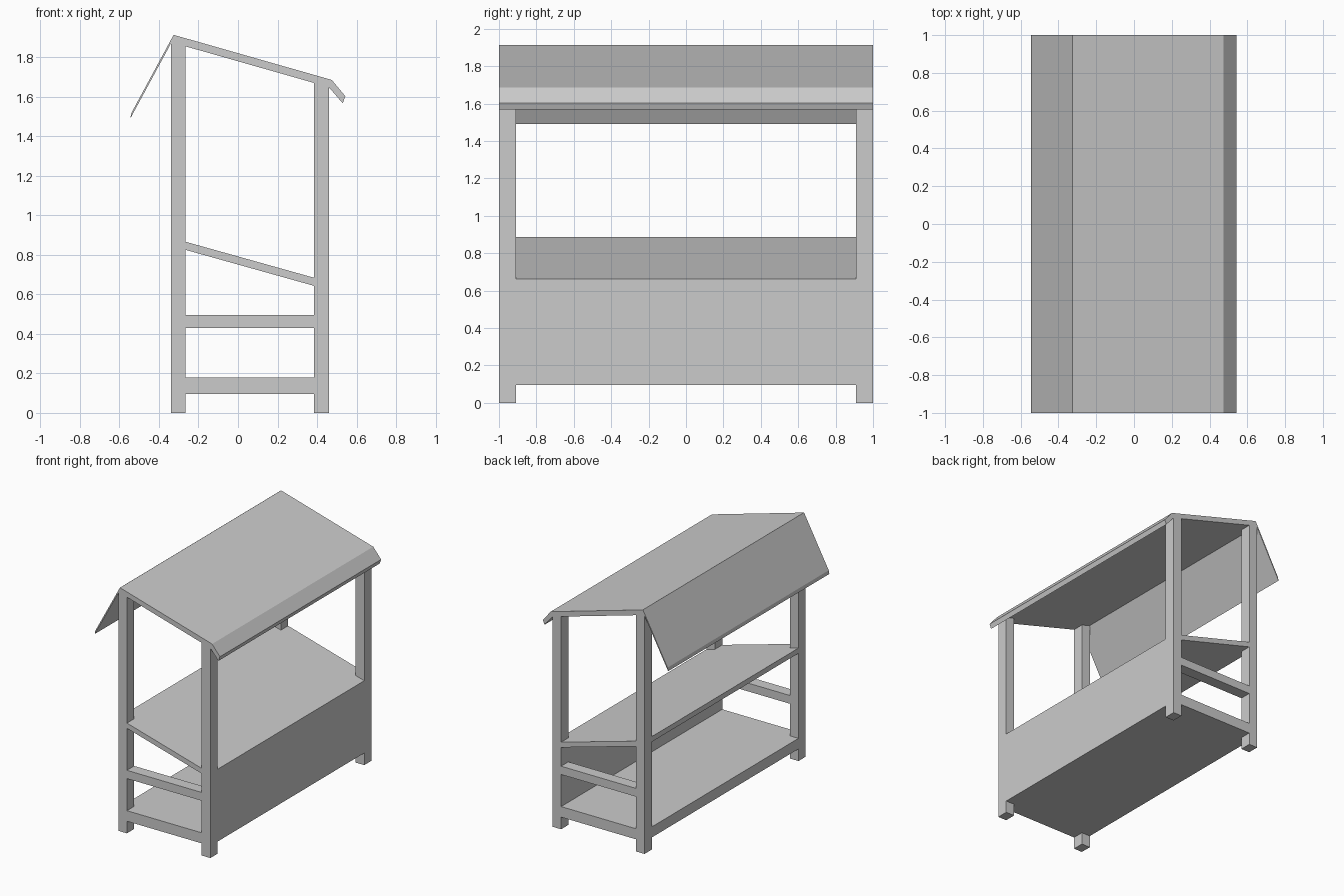
import bpy, bmesh

if "Cube" in bpy.data.objects:
    bpy.data.objects.remove(bpy.data.objects["Cube"])

def extrude(name, profile, y0, y1):
    """Extrude an x-z outline from y0 to y1."""
    bm = bmesh.new()
    face = bm.faces.new([bm.verts.new((x, y0, z)) for x, z in profile])
    new = bmesh.ops.extrude_face_region(bm, geom=[face])["geom"]
    verts = [g for g in new if isinstance(g, bmesh.types.BMVert)]
    bmesh.ops.translate(bm, verts=verts, vec=(0, y1 - y0, 0))
    bmesh.ops.recalc_face_normals(bm, faces=bm.faces)
    mesh = bpy.data.meshes.new(name)
    bm.to_mesh(mesh)
    bm.free()
    ob = bpy.data.objects.new(name, mesh)
    bpy.context.collection.objects.link(ob)
    return ob

def rect(x0, x1, z0, z1):
    return [(x0, z0), (x1, z0), (x1, z1), (x0, z1)]

XB, XBI, XFI, XF = -0.34, -0.265, 0.385, 0.46   # post faces, back to front
POST = 0.09                                     # post depth along y

# Posts with sloped tops and low side rails, one set per end
for side, y0 in (("near", -1), ("far", 1 - POST)):
    y1 = y0 + POST
    extrude(side + "_back_post", [(XB, 0), (XBI, 0), (XBI, 1.86), (XB, 1.88)], y0, y1)
    extrude(side + "_front_post", [(XFI, 0), (XF, 0), (XF, 1.66), (XFI, 1.68)], y0, y1)
    extrude(side + "_side_rail", rect(XBI, XFI, 0.43, 0.495), y0, y1)

# Between the posts the boards reach the outer faces; at the ends they stop at the posts
IN = 1 - POST
def board(name, inner, outer):
    extrude(name, inner, -1, 1)
    extrude(name + "_back_edge", outer, -IN, IN)

board("floor", rect(XBI, XFI, 0.095, 0.178), rect(XB, XBI, 0.095, 0.178))
board("counter",
      [(XBI, 0.825), (XFI, 0.643), (XFI, 0.684), (XBI, 0.866)],
      [(XB, 0.846), (XBI, 0.825), (XBI, 0.866), (XB, 0.887)])

# Front panel, topped by the end of the sloping counter
extrude("front_panel", [(XFI, 0.095), (XF, 0.095), (XF, 0.663), (XFI, 0.684)], -IN, IN)

# Roof with folded front lip
extrude("roof", [(-0.325, 1.913), (0.475, 1.685), (0.543, 1.603), (0.53, 1.567),
                 (0.46, 1.648), (XFI, 1.67), (XBI, 1.855), (XB, 1.876)], -1, 1)

# Thin back awning
extrude("back_awning", [(-0.326, 1.913), (-0.54, 1.517), (-0.545, 1.49),
                        (-0.336, 1.876)], -1, 1)
